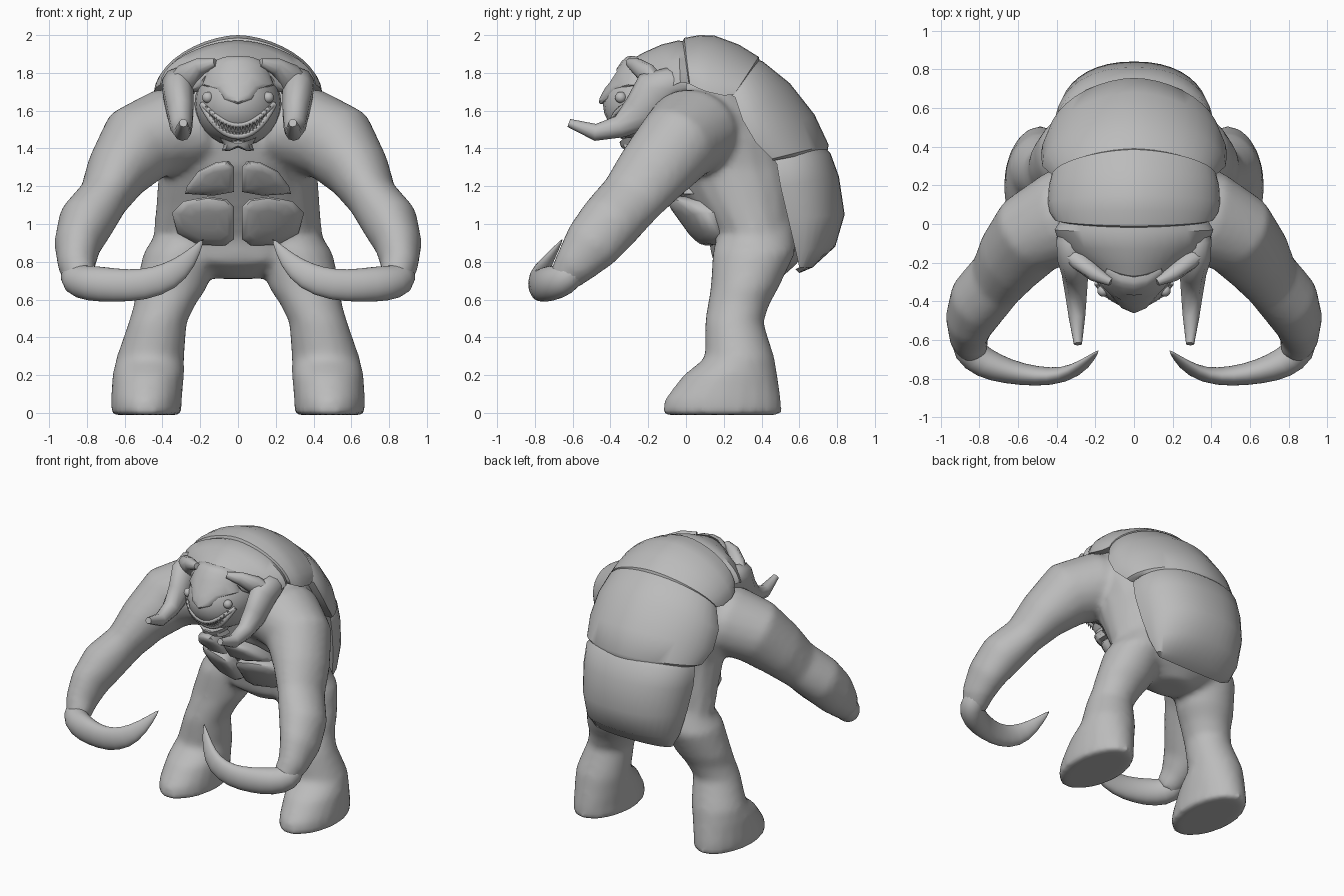
import bpy, bmesh, math
from mathutils import Vector

cube = bpy.data.objects.get("Cube")
if cube:
    bpy.data.objects.remove(cube)

grey = bpy.data.materials.new("stone_grey")
grey.use_nodes = True
COLOUR = (0.5, 0.5, 0.5, 1)
grey.diffuse_color = COLOUR
grey.node_tree.nodes["Principled BSDF"].inputs["Base Color"].default_value = COLOUR


def loft(bm, rings):
    """Skin closed rings of equal length and cap both ends."""
    loops = [[bm.verts.new(p) for p in ring] for ring in rings]
    n = len(loops[0])
    for a, b in zip(loops, loops[1:]):
        for i in range(n):
            j = (i + 1) % n
            bm.faces.new((a[i], a[j], b[j], b[i]))
    bm.faces.new(loops[0])
    bm.faces.new(loops[-1])


def circle(n):
    return [(math.cos(2 * math.pi * i / n), math.sin(2 * math.pi * i / n)) for i in range(n)]


def level_rings(rows, side=1, n=20):
    """Horizontal ellipses from (x, y, z, half width, half depth)."""
    return [[(side * (x + a * c), y + b * s, z) for c, s in circle(n)] for x, y, z, a, b in rows]


def tube_rings(rows, ref, side=1, n=14):
    """Ellipses square to a path of (x, y, z, radius across, radius along ref)."""
    pts = [Vector(r[:3]) for r in rows]
    rings = []
    for i, (p, row) in enumerate(zip(pts, rows)):
        t = (pts[min(i + 1, len(pts) - 1)] - pts[max(i - 1, 0)]).normalized()
        u = t.cross(Vector(ref)).normalized()
        v = t.cross(u)
        ring = [p + u * c * row[3] + v * s * row[4] for c, s in circle(n)]
        rings.append([(side * q.x, q.y, q.z) for q in ring])
    return rings


def shell_rings(rows, p=1.0, n=20):
    """Arched ribs from (spine y, spine z, edge y, edge z, half width)."""
    rings = []
    for sy, sz, ey, ez, w in rows:
        ring = []
        for i in range(n + 1):
            t = math.pi * (i / n - 0.5)
            k = max(math.cos(t), 0) ** p
            x = math.copysign(abs(math.sin(t)) ** p, t) * w
            ring.append((x, ey + (sy - ey) * k, ez + (sz - ez) * k))
        rings.append(ring)
    return rings


def pad_rings(outline, surface, height, side=1):
    """Puffed plate following a surface y(x, z)."""
    cx = sum(q[0] for q in outline) / len(outline)
    cz = sum(q[1] for q in outline) / len(outline)
    rings = []
    for s, h in ((1, -0.5), (1, 0.25), (0.93, 0.65), (0.75, 0.9), (0.4, 1)):
        ring = []
        for x, z in outline:
            px, pz = cx + (x - cx) * s, cz + (z - cz) * s
            ring.append((side * px, surface(px, pz) - h * height, pz))
        rings.append(ring)
    return rings


def finish(name, bm, angle=40, subsurf=0):
    bmesh.ops.recalc_face_normals(bm, faces=bm.faces)
    mesh = bpy.data.meshes.new(name)
    bm.to_mesh(mesh)
    bm.free()
    ob = bpy.data.objects.new(name, mesh)
    bpy.context.collection.objects.link(ob)
    mesh.materials.append(grey)
    if subsurf:
        ob.modifiers.new("round", "SUBSURF").levels = subsurf
        ob.modifiers["round"].render_levels = subsurf
    bpy.ops.object.select_all(action="DESELECT")
    ob.select_set(True)
    bpy.context.view_layer.objects.active = ob
    bpy.ops.object.shade_smooth_by_angle(angle=math.radians(angle))
    return ob


def part(name, rings, **kw):
    bm = bmesh.new()
    loft(bm, rings)
    return finish(name, bm, **kw)


SIDES = ((1, "left"), (-1, "right"))

# Body: torso, arms and legs fused into one smooth skin
torso = [(0, .38, .71, .12, .12), (0, .37, .8, .4, .23), (0, .37, .92, .45, .25),
         (0, .31, 1.1, .435, .31), (0, .24, 1.3, .42, .37), (0, .2, 1.45, .44, .37),
         (0, .16, 1.6, .44, .3), (0, .12, 1.75, .36, .19), (0, .12, 1.86, .22, .12)]
leg = [(.485, .19, -.012, .185, .318), (.485, .195, .07, .188, .31), (.475, .235, .2, .19, .25),
       (.465, .285, .29, .18, .185), (.425, .255, .48, .155, .155), (.385, .28, .58, .165, .165),
       (.355, .31, .66, .19, .18), (.3, .36, .85, .2, .22), (.2, .38, 1.0, .2, .2)]
arm = [(.2, .06, 1.5, .2, .26), (.38, .03, 1.49, .23, .25), (.53, -.05, 1.42, .22, .22),
       (.64, -.18, 1.27, .17, .2), (.71, -.285, 1.14, .135, .175), (.805, -.4, 1.01, .15, .17),
       (.85, -.5, .89, .125, .155), (.855, -.59, .78, .1, .115), (.83, -.66, .7, .08, .08)]
bm = bmesh.new()
loft(bm, level_rings(torso))
for side, _ in SIDES:
    loft(bm, level_rings(leg, side))
    loft(bm, tube_rings(arm, (0, 1, 0), side, 18))
body = finish("body", bm, angle=60)
remesh = body.modifiers.new("fuse", "REMESH")
remesh.mode, remesh.voxel_size, remesh.use_smooth_shade = "VOXEL", 0.022, True
soften = body.modifiers.new("soften", "SMOOTH")
soften.factor, soften.iterations = 0.5, 8

# Curved claws at the ends of the arms
claw = [(.88, -.56, .77, .07, .07), (.865, -.65, .70, .095, .09), (.78, -.72, .685, .1, .085),
        (.65, -.765, .675, .09, .065), (.5, -.79, .675, .085, .052), (.36, -.785, .72, .078, .042),
        (.26, -.73, .805, .05, .027), (.18, -.65, .925, .004, .004)]
for side, label in SIDES:
    part(label + "_claw", tube_rings(claw, (0, 1, 0), side), angle=60, subsurf=1)

# Back shell in three plates, each tucked under the one above
part("upper_shell", shell_rings([
    (-.03, 1.94, .01, 1.76, .36), (-.01, 1.985, .02, 1.74, .41), (.07, 2.0, .06, 1.72, .435),
    (.15, 1.998, .11, 1.7, .445), (.28, 1.95, .2, 1.68, .44), (.385, 1.885, .255, 1.685, .425),
    (.39, 1.865, .255, 1.685, .405)], 1.15))
part("middle_shell", shell_rings([
    (.33, 1.885, .225, 1.69, .4), (.405, 1.862, .26, 1.67, .43), (.55, 1.745, .3, 1.55, .475),
    (.68, 1.58, .37, 1.43, .48), (.755, 1.42, .455, 1.345, .445), (.75, 1.39, .46, 1.335, .42)], 1.1))
part("lower_shell", shell_rings([
    (.72, 1.42, .45, 1.36, .38), (.765, 1.375, .48, 1.32, .41), (.81, 1.25, .5, 1.2, .41),
    (.84, 1.05, .54, 1.03, .39), (.79, .88, .58, .86, .355), (.67, .77, .6, .77, .31),
    (.6, .74, .58, .76, .27)], .9))


# Belly plates
def belly(x, z):
    return -.05 + (1.12 - z) * .72 + x * x * 1.1


upper = [(.02, 1.17), (.02, 1.3), (.05, 1.335), (.12, 1.325), (.21, 1.28), (.27, 1.2), (.28, 1.16), (.13, 1.15)]
lower = [(.02, .92), (.02, 1.09), (.06, 1.13), (.16, 1.145), (.29, 1.12), (.35, 1.06), (.32, .95), (.21, .89), (.07, .885)]
for side, label in SIDES:
    part(label + "_upper_belly_plate", pad_rings(upper, belly, .07, side), angle=50)
    part(label + "_lower_belly_plate", pad_rings(lower, belly, .07, side), angle=50)

# Head
HEAD, SIZE = Vector((0, -.14, 1.635)), Vector((.23, .3, .225))


def face(x, z):
    k = 1 - (x / SIZE.x) ** 2 - ((z - HEAD.z) / SIZE.z) ** 2
    return HEAD.y - SIZE.y * math.sqrt(max(k, 0.02))


def ball(name, centre, size):
    bm = bmesh.new()
    bmesh.ops.create_uvsphere(bm, u_segments=24, v_segments=14, radius=1)
    for v in bm.verts:
        v.co = Vector(centre) + Vector(a * b for a, b in zip(v.co, size))
    return finish(name, bm, angle=60)


ball("head", HEAD, SIZE)

# Hood over the skull, and the sloping brow plate hanging in front
part("hood", shell_rings([
    (.06, 1.95, .04, 1.74, .37), (-.04, 1.972, -.03, 1.75, .41), (-.13, 1.95, -.12, 1.71, .38),
    (-.22, 1.91, -.18, 1.7, .28), (-.31, 1.86, -.23, 1.73, .2)], 1.15))
half = [(0, 1.635), (.07, 1.66), (.12, 1.715), (.19, 1.735), (.165, 1.8), (.14, 1.86), (.07, 1.885)]
brow = half + [(0, 1.89)] + [(-x, z) for x, z in half[:0:-1]]
part("brow_plate", pad_rings(brow, lambda x, z: -.43 + (z - 1.66) * .6 + x * x * 3.2, .035), angle=35)

# Side horns and curled crests
horn = [(.32, 0, 1.74, .05, .06), (.325, -.08, 1.74, .09, .08), (.315, -.16, 1.7, .125, .085),
        (.305, -.24, 1.59, .105, .072), (.3, -.35, 1.515, .06, .06), (.295, -.48, 1.485, .045, .045),
        (.29, -.62, 1.535, .022, .022)]
crest = [(.3, -.15, 1.73, .08, .06), (.265, -.2, 1.79, .07, .05), (.2, -.26, 1.835, .045, .04),
         (.12, -.3, 1.855, .022, .022)]
for side, label in SIDES:
    part(label + "_horn", tube_rings(horn, (1, 0, 0), side, 10), angle=45)
    part(label + "_crest", tube_rings(crest, (0, 1, 0), side, 10), angle=45)
    ball(label + "_eye", (side * .16, face(.16, 1.67) + .005, 1.67), (.03, .03, .03))


# Grinning mouth with lips and two rows of teeth
def grin(x):
    return 1.495 + .14 * (x / .19) ** 2


for name, lift, r in (("upper_lip", .028, .014), ("lower_lip", -.03, .017)):
    path = []
    for i in range(17):
        x = (i / 8 - 1) * .19
        z = grin(x) + lift * (1 - abs(i / 8 - 1) ** 4)
        path.append((x, face(x, z) + .003, z, r, r))
    part(name, tube_rings(path, (0, 1, 0), 1, 8), angle=60)
bm = bmesh.new()
for row, tip in ((.024, -.026), (-.02, .024)):
    for i in range(19):
        x = (i / 9 - 1) * .165
        z = grin(x) + row
        y = face(x, z) - .004
        tooth = [(x, y, z, .009, .009), (x, y - .004, z + tip, .002, .002)]
        loft(bm, tube_rings(tooth, (0, 1, 0), 1, 6))
finish("teeth", bm, angle=30)

# Chin guard
chin = [(0, 1.405), (.05, 1.385), (.085, 1.39), (.075, 1.42), (.1, 1.46), (.04, 1.44)]
part("chin_guard", pad_rings(chin + [(0, 1.445)] + [(-x, z) for x, z in chin[:0:-1]],
                             lambda x, z: -.27 + x * x * 3 - (z - 1.4) * .4, .07), angle=30)
